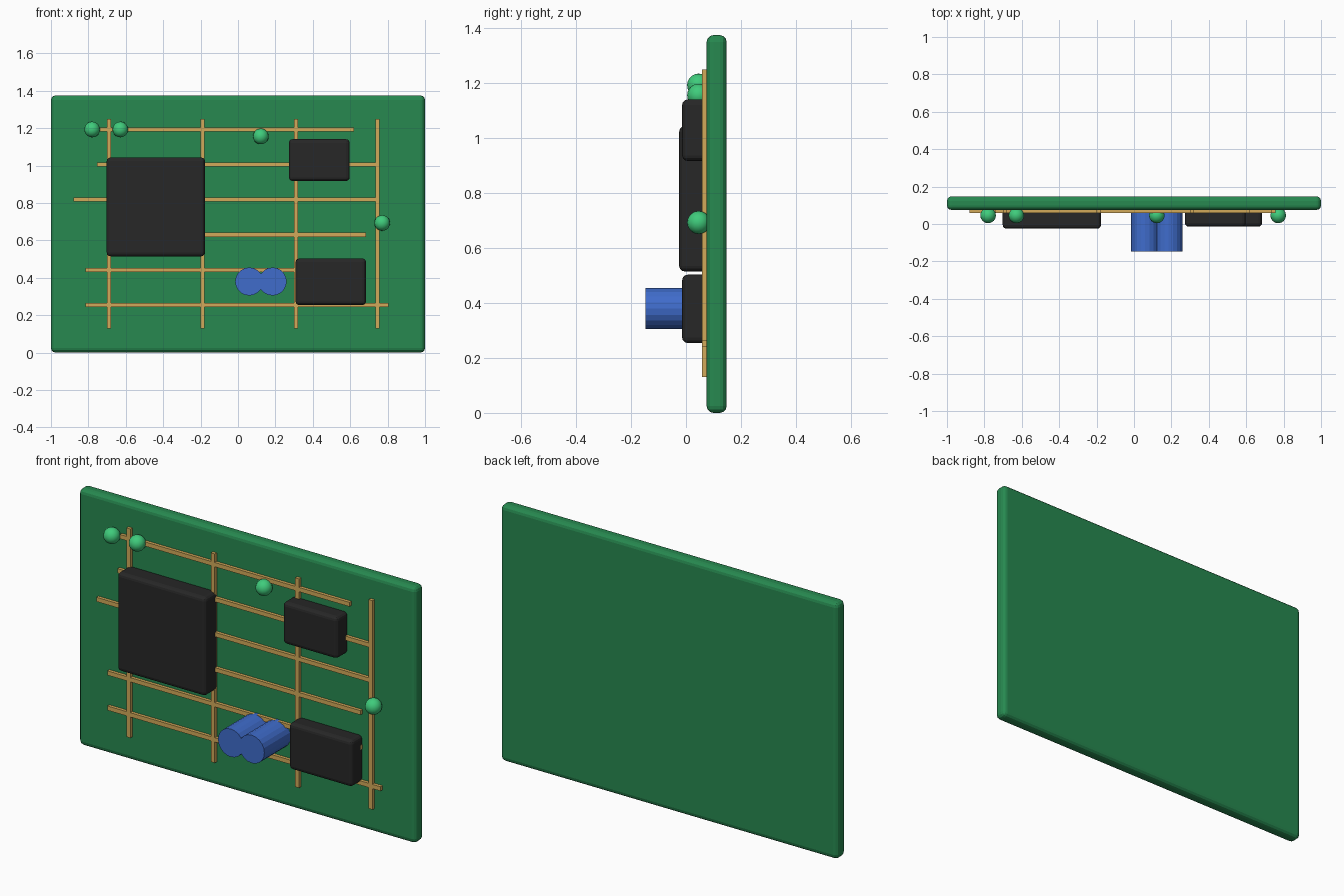
import bpy
from math import pi

cube = bpy.data.objects.get("Cube")
if cube:
    bpy.data.objects.remove(cube, do_unlink=True)


def material(name, rgb):
    m = bpy.data.materials.new(name)
    m.use_nodes = True
    color = (*rgb, 1)
    m.diffuse_color = color
    m.node_tree.nodes["Principled BSDF"].inputs["Base Color"].default_value = color
    return m


GREEN = material("board green", (0.02, 0.25, 0.08))
GOLD = material("trace gold", (0.65, 0.4, 0.1))
BLACK = material("chip black", (0.02, 0.02, 0.02))
BLUE = material("capacitor blue", (0.05, 0.15, 0.6))
LIGHT = material("light green", (0.05, 0.6, 0.2))


def finish(name, mat):
    obj = bpy.context.object
    obj.name = name
    obj.data.materials.append(mat)
    return obj


def box(name, mat, x, y, z, bevel=0):
    """Box from (min, max) pairs, with optional rounded edges."""
    bpy.ops.mesh.primitive_cube_add(size=1, location=[sum(p) / 2 for p in (x, y, z)])
    obj = finish(name, mat)
    obj.scale = [p[1] - p[0] for p in (x, y, z)]
    bpy.ops.object.transform_apply(location=False, rotation=False, scale=True)
    if bevel:
        mod = obj.modifiers.new("rounded edges", "BEVEL")
        mod.width = bevel
        mod.segments = 3
    return obj


# Board
FACE = 0.075
box("board", GREEN, (-1, 1), (FACE, 0.148), (0, 1.375), 0.025)

# Copper traces
TRACE_Y = (0.058, 0.085)
HALF = 0.0115
rows = [(1.193, -0.74, 0.62), (1.006, -0.755, 0.745), (0.819, -0.88, 0.745),
        (0.63, -0.63, 0.685), (0.442, -0.815, 0.685), (0.254, -0.815, 0.805)]
for z, x0, x1 in rows:
    box("row_trace", GOLD, (x0, x1), TRACE_Y, (z - HALF, z + HALF))
for x in (-0.69, -0.19, 0.31, 0.746):
    box("column_trace", GOLD, (x - HALF, x + HALF), TRACE_Y, (0.13, 1.25))

# Chips
BACK = 0.085
box("main_chip", BLACK, (-0.702, -0.176), (-0.025, BACK), (0.515, 1.043), 0.02)
box("upper_chip", BLACK, (0.272, 0.597), (-0.014, BACK), (0.917, 1.141), 0.02)
box("lower_chip", BLACK, (0.308, 0.685), (-0.014, BACK), (0.254, 0.503), 0.02)

# Capacitors
for x in (0.06, 0.185):
    bpy.ops.mesh.primitive_cylinder_add(vertices=20, radius=0.075, depth=0.233,
                                        location=(x, -0.0315, 0.38), rotation=(pi / 2, 0, 0))
    finish("capacitor", BLUE)

# Indicator lights
for x, z in ((-0.78, 1.193), (-0.629, 1.193), (0.122, 1.156), (0.771, 0.693)):
    bpy.ops.mesh.primitive_uv_sphere_add(segments=16, ring_count=10, radius=0.042,
                                         location=(x, 0.046, z))
    finish("indicator_light", LIGHT)
    bpy.ops.object.shade_smooth()
